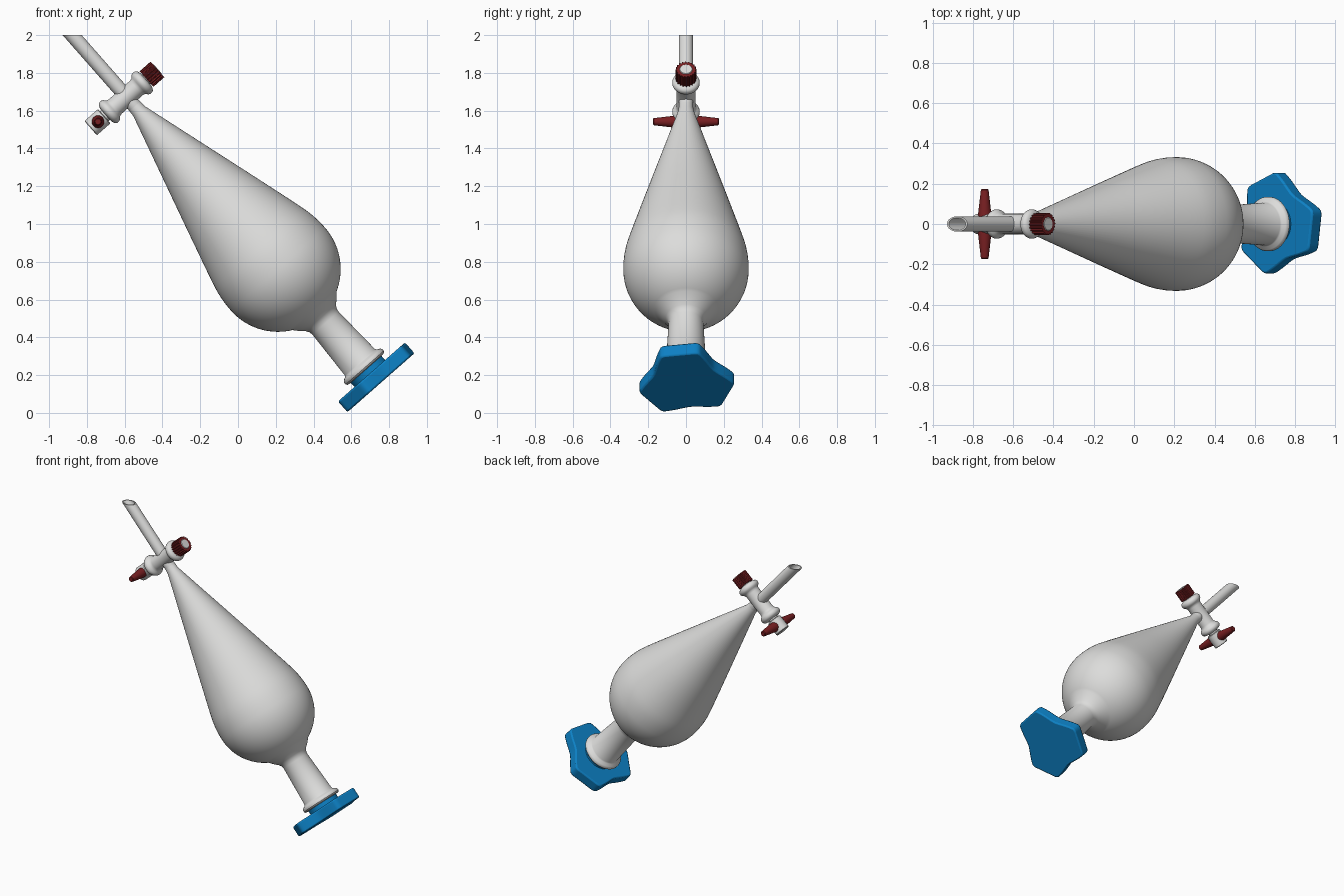
import bpy, bmesh
from math import sin, cos, pi, radians, sqrt
from mathutils import Matrix

if "Cube" in bpy.data.objects:
    bpy.data.objects.remove(bpy.data.objects["Cube"])


def material(name, rgb):
    m = bpy.data.materials.new(name)
    m.use_nodes = True
    m.diffuse_color = (*rgb, 1)
    m.node_tree.nodes["Principled BSDF"].inputs["Base Color"].default_value = (*rgb, 1)
    return m


WHITE = material("frosted white", (0.72, 0.72, 0.71))
BLUE = material("stopper blue", (0.004, 0.22, 0.56))
RED = material("dark red", (0.19, 0.014, 0.016))

# Tilted frame: local z runs up the funnel axis, local x across it
TILT = radians(41.33)
FRAME = Matrix.Translation((0.648, 0, 0.265)) @ Matrix.Rotation(-TILT, 4, 'Y')
TAP_S = 1.876
TAP = FRAME @ Matrix.Translation((0, 0, TAP_S)) @ Matrix.Rotation(pi / 2, 4, 'Y')
HANDLE = FRAME @ Matrix.Translation((-0.2, 0, TAP_S)) @ Matrix.Rotation(-pi / 2, 4, 'X')


def finish(bm, name, mat, frame, bevel=0):
    bmesh.ops.recalc_face_normals(bm, faces=bm.faces)
    mesh = bpy.data.meshes.new(name)
    bm.to_mesh(mesh)
    bm.free()
    mesh.materials.append(mat)
    obj = bpy.data.objects.new(name, mesh)
    bpy.context.collection.objects.link(obj)
    obj.matrix_world = frame
    if bevel:
        mod = obj.modifiers.new("Bevel", 'BEVEL')
        mod.width, mod.segments, mod.limit_method = bevel, 2, 'ANGLE'
        mod.angle_limit = radians(50)
    bpy.ops.object.select_all(action='DESELECT')
    obj.select_set(True)
    bpy.context.view_layer.objects.active = obj
    bpy.ops.object.shade_smooth_by_angle(angle=radians(35))
    return obj


def lathe(name, profile, mat, frame, sides=48, closed=False):
    """Spin (radius, height) points; closed joins the last ring to the first."""
    bm = bmesh.new()
    rings = [[bm.verts.new((r * cos(2 * pi * i / sides), r * sin(2 * pi * i / sides), h))
              for i in range(sides)] for r, h in profile]
    pairs = list(zip(rings, rings[1:]))
    if closed:
        pairs.append((rings[-1], rings[0]))
    else:
        bm.faces.new(rings[0])
        bm.faces.new(rings[-1])
    for a, b in pairs:
        for i in range(sides):
            j = (i + 1) % sides
            bm.faces.new((a[i], a[j], b[j], b[i]))
    return finish(bm, name, mat, frame)


def prism(name, radius_at, sides, low, high, mat, frame, bevel=0):
    """Extrude an outline given as radius by angle."""
    bm = bmesh.new()
    angles = [2 * pi * i / sides for i in range(sides)]
    base = bm.faces.new([bm.verts.new((radius_at(t) * cos(t), radius_at(t) * sin(t), low))
                         for t in angles])
    top = bmesh.ops.extrude_face_region(bm, geom=[base])
    verts = [v for v in top["geom"] if isinstance(v, bmesh.types.BMVert)]
    bmesh.ops.translate(bm, verts=verts, vec=(0, 0, high - low))
    return finish(bm, name, mat, frame, bevel)


# Flask: lip, neck, round bulb, long cone
C, R = 0.661, 0.332
neck = [(0.11, -0.046), (0.128, -0.043), (0.135, -0.034), (0.135, -0.022),
        (0.128, -0.012), (0.112, -0.004), (0.106, 0.004), (0.092, 0.28),
        (0.096, 0.3), (0.107, 0.318), (0.127, 0.335)]
bulb = []
for k in range(21):
    t = radians(-62 + 62 * k / 20)
    bulb.append((R * cos(t), C + R * sin(t)))
cone = [(0.3315, 0.69), (0.3295, 0.72), (0.326, 0.75), (0.321, 0.78), (0.314, 0.81),
        (0.305, 0.845), (0.294, 0.885), (0.222, 1.14), (0.04, 1.775), (0.036, 1.84)]
lathe("flask", neck + bulb + cone, WHITE, FRAME, 72)

# Outlet stem: hollow tube with its end cut level
stem = lathe("outlet_stem", [(0.038, 1.8), (0.038, 2.2), (0.031, 2.2), (0.031, 1.8)],
             WHITE, FRAME, 32, closed=True)
for v in stem.data.vertices:
    if v.co.z > 2:
        v.co.z = (2 - 0.265 - v.co.x * sin(TILT)) / cos(TILT)

# Stopcock barrel with rounded collars, turned across the axis
half = [(0.051, 0.07), (0.053, 0.08), (0.059, 0.089), (0.069, 0.097), (0.0725, 0.107),
        (0.0725, 0.117), (0.068, 0.127), (0.058, 0.134), (0.044, 0.138)]
lathe("stopcock_barrel", [(r, -h - 0.008) for r, h in reversed(half)] + half, WHITE, TAP)
lathe("plug_shaft", [(0.034, -0.16), (0.034, 0.219), (0.031, 0.222)], WHITE, TAP, 32)
lathe("handle_hub", [(0.046, -0.252), (0.05, -0.248), (0.05, -0.16), (0.046, -0.156)],
      WHITE, TAP, 40)

# Knurled nut and cross handle
GROOVES = 20
prism("knurled_nut", lambda t: 0.055 if round(t * GROOVES * 4 / (2 * pi)) % 4 < 2 else 0.049,
      GROOVES * 4, 0.142, 0.219, RED, TAP)
lathe("cross_handle", [(0.015, -0.174), (0.019, -0.17), (0.033, -0.05), (0.033, 0.05),
                       (0.019, 0.17), (0.015, 0.174)], RED, HANDLE, 32)


# Three-lobed stopper
def lobed(t):
    phi = abs((t - radians(8) + pi / 3) % (2 * pi / 3) - pi / 3)
    edge = radians(24)
    if phi < edge:
        return min(0.24 / cos(phi), 0.254)
    u = (pi / 3 - phi) / (pi / 3 - edge)
    return 0.188 + 0.066 * u ** 1.8


# Mirrored so the lobe outline runs the right way round seen from outside
prism("stopper_grip", lambda t: lobed(-t), 144, -0.151, -0.075, BLUE, FRAME, 0.009)
lathe("stopper_plug", [(0.108, -0.08), (0.108, -0.04)], BLUE, FRAME)
